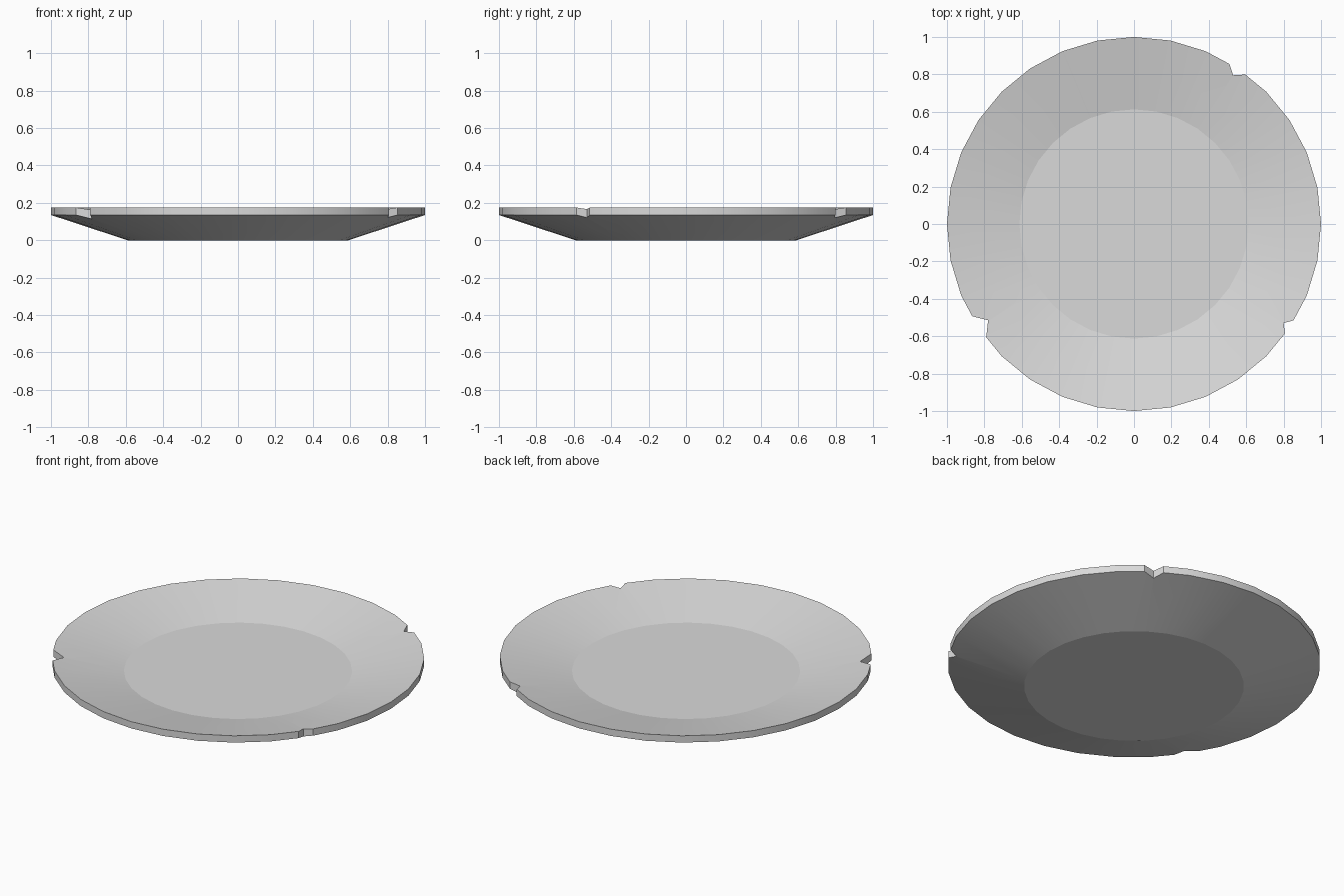
import bpy
import bmesh
from math import sin, cos, pi, radians
from mathutils import Vector

if "Cube" in bpy.data.objects:
    bpy.data.objects.remove(bpy.data.objects["Cube"], do_unlink=True)

SIDES = 32
# radius, height from the underside, around the rim, to the dished floor
PROFILE = [(0.59, 0.0), (1.0, 0.135), (1.0, 0.175), (0.613, 0.094)]
# each chip: rim point, deepest point, rim point
CHIPS = [
    [(0.51, 0.856), (0.53, 0.795), (0.595, 0.799)],
    [(-0.865, -0.493), (-0.78, -0.515), (-0.79, -0.603)],
    [(0.853, -0.515), (0.80, -0.53), (0.807, -0.585)],
]

clay = bpy.data.materials.new("light_grey")
clay.use_nodes = True
clay.diffuse_color = (0.7, 0.7, 0.7, 1)
clay.node_tree.nodes["Principled BSDF"].inputs["Base Color"].default_value = (0.7, 0.7, 0.7, 1)


def make_object(name, bm):
    bmesh.ops.recalc_face_normals(bm, faces=bm.faces)
    mesh = bpy.data.meshes.new(name)
    bm.to_mesh(mesh)
    bm.free()
    mesh.materials.append(clay)
    obj = bpy.data.objects.new(name, mesh)
    bpy.context.collection.objects.link(obj)
    return obj


def loft(name, rings):
    """Closed solid from a stack of rings with equal point counts."""
    bm = bmesh.new()
    loops = [[bm.verts.new(p) for p in ring] for ring in rings]
    n = len(loops[0])
    for low, high in zip(loops, loops[1:]):
        for i in range(n):
            j = (i + 1) % n
            bm.faces.new((low[i], low[j], high[j], high[i]))
    bm.faces.new(loops[0][::-1])
    bm.faces.new(loops[-1])
    return make_object(name, bm)


# Plate body
angles = [2 * pi * i / SIDES for i in range(SIDES)]
plate = loft("plate", [[(r * cos(a), r * sin(a), z) for a in angles] for r, z in PROFILE])
bpy.context.view_layer.objects.active = plate

# Chips broken out of the rim: wedges widened past the edge
for chip in CHIPS:
    a, tip, b = (Vector(p) for p in chip)
    wedge = [tip + (a - tip) * 3, tip, tip + (b - tip) * 3]
    cutter = loft("chip_cutter", [[(p.x, p.y, z) for p in wedge] for z in (-0.2, 0.4)])
    cutter.hide_render = True
    cut = plate.modifiers.new("chip", "BOOLEAN")
    cut.operation = "DIFFERENCE"
    cut.solver = "EXACT"
    cut.object = cutter
    bpy.ops.object.modifier_apply(modifier=cut.name)
    bpy.data.objects.remove(cutter, do_unlink=True)

# Smooth around the walls, crisp at the floor, base, rim and chips
bpy.ops.object.select_all(action="DESELECT")
plate.select_set(True)
bpy.ops.object.shade_smooth_by_angle(angle=radians(11.5))
